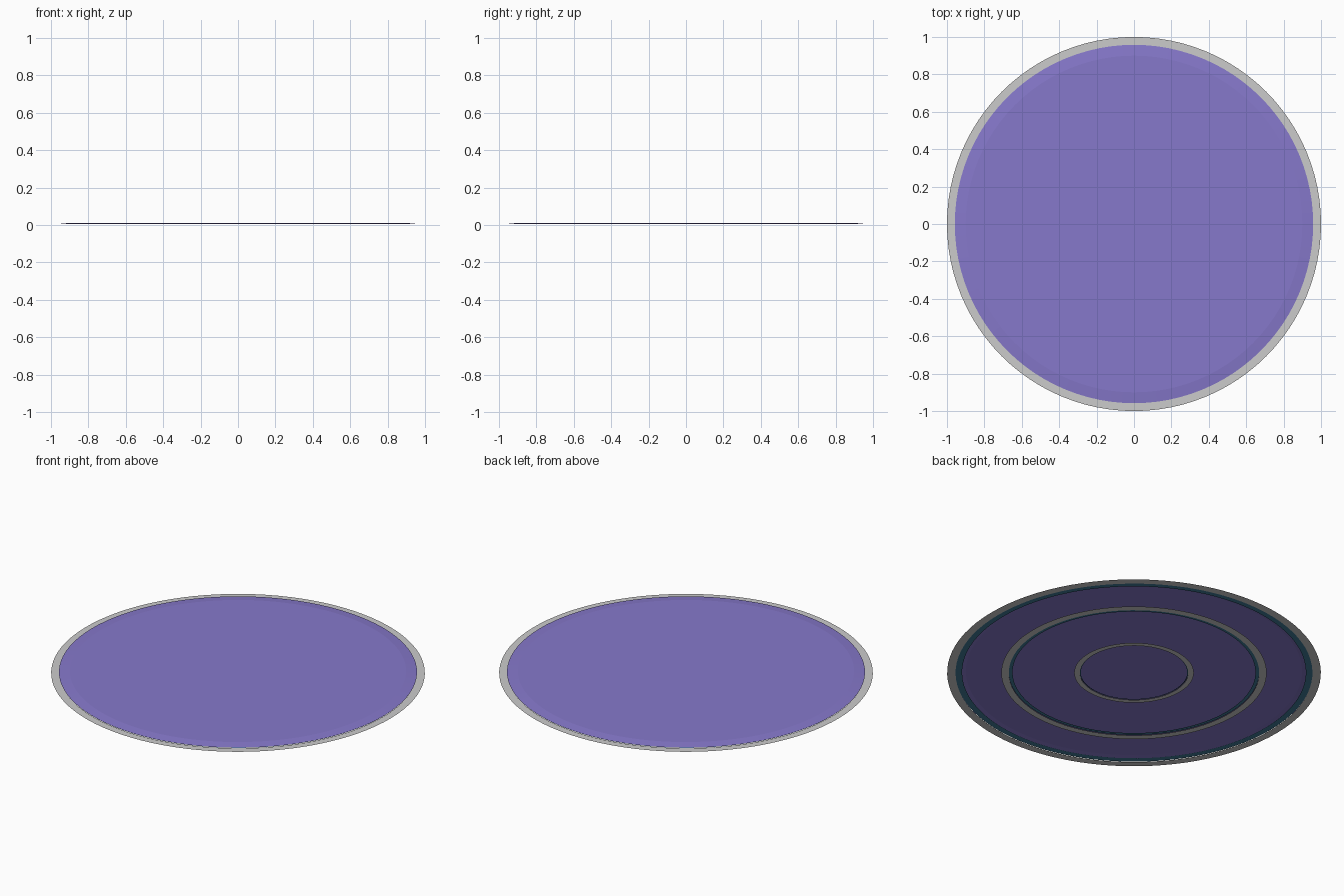
import bpy, bmesh, math

if "Cube" in bpy.data.objects:
    bpy.data.objects.remove(bpy.data.objects["Cube"])

SEG = 96

def material(name, rgba):
    m = bpy.data.materials.new(name)
    m.diffuse_color = rgba
    m.use_nodes = True
    m.node_tree.nodes["Principled BSDF"].inputs["Base Color"].default_value = m.diffuse_color
    return m

purple = material("purple", (0.24, 0.19, 0.60, 1))
teal = material("teal", (0.05, 0.20, 0.32, 1))

def lathe(name, profile, mat=None):
    """Turn a radius/height profile around z."""
    bm = bmesh.new()
    rings = []
    for r, z in profile:
        if r == 0:
            rings.append([bm.verts.new((0, 0, z))] * SEG)
        else:
            rings.append([bm.verts.new((r * math.cos(2 * math.pi * i / SEG),
                                        r * math.sin(2 * math.pi * i / SEG), z))
                          for i in range(SEG)])
    for a, b in zip(rings, rings[1:]):
        for i in range(SEG):
            j = (i + 1) % SEG
            quad = list(dict.fromkeys((a[i], a[j], b[j], b[i])))
            bm.faces.new(quad)
    bm.normal_update()
    if sum(f.normal.z for f in bm.faces) < 0:
        bmesh.ops.reverse_faces(bm, faces=bm.faces[:])
    me = bpy.data.meshes.new(name)
    bm.to_mesh(me)
    bm.free()
    ob = bpy.data.objects.new(name, me)
    bpy.context.collection.objects.link(ob)
    if mat:
        me.materials.append(mat)
    return ob

# flat grey bands at ground level
for name, inner, outer in (("outer_band", 0.955, 1.0),
                           ("middle_band", 0.67, 0.71),
                           ("inner_band", 0.29, 0.32)):
    lathe(name, [(outer, 0), (inner, 0)])

# thin teal trim just inside each band
for name, inner, outer in (("outer_trim", 0.92, 0.956),
                           ("middle_trim", 0.65, 0.67),
                           ("inner_trim", 0.285, 0.29)):
    lathe(name, [(outer, 0.003), (inner, 0.003)], teal)

# purple disc with a shallow sloped edge
lathe("disc_top", [(0.958, 0.005), (0.90, 0.011), (0, 0.011)], purple)
